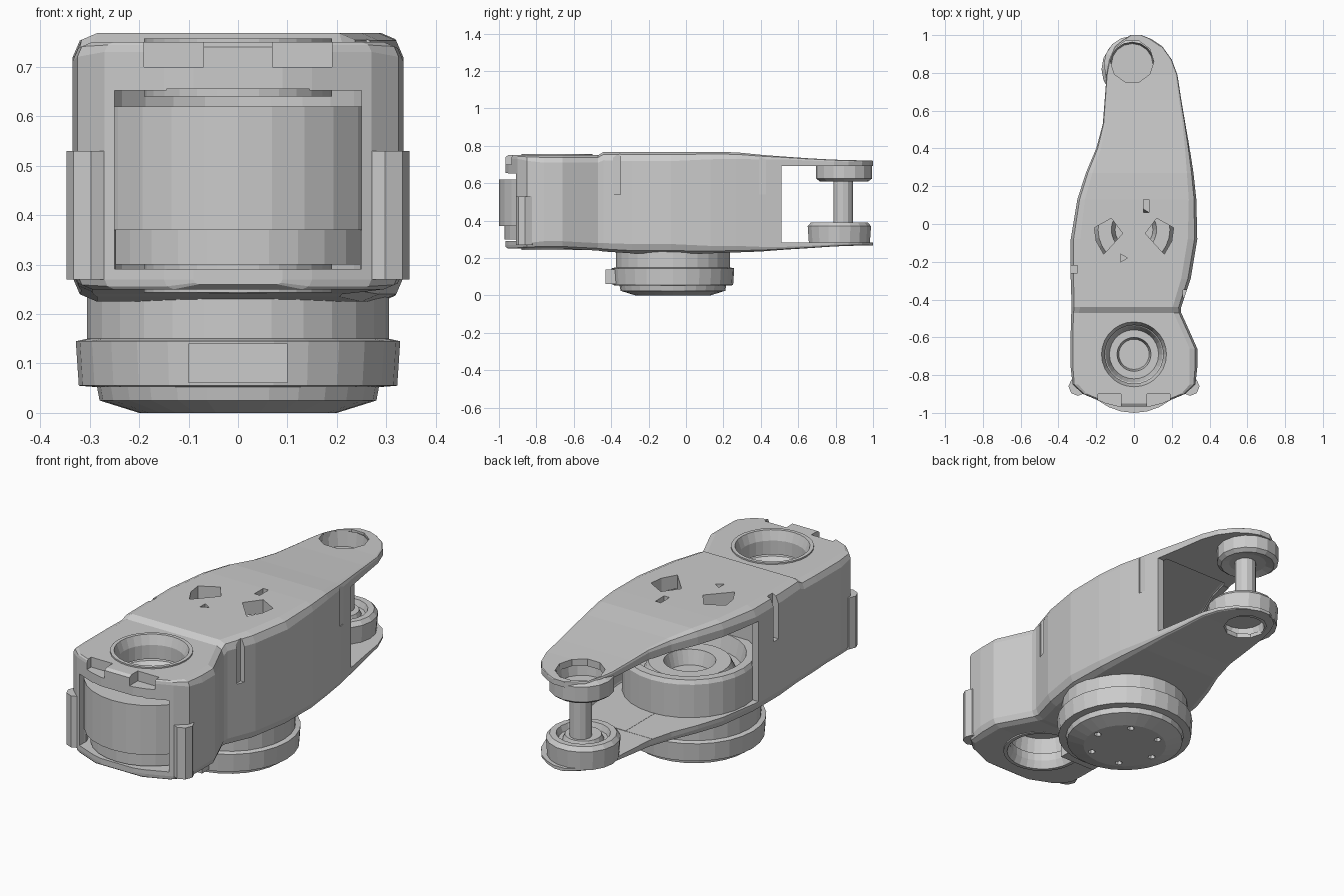
import bpy, bmesh
from math import sin, cos, pi
from mathutils import Vector

if "Cube" in bpy.data.objects:
    bpy.data.objects.remove(bpy.data.objects["Cube"], do_unlink=True)


def finish(name, bm):
    bmesh.ops.remove_doubles(bm, verts=bm.verts, dist=0.0001)
    bmesh.ops.recalc_face_normals(bm, faces=bm.faces)
    mesh = bpy.data.meshes.new(name)
    bm.to_mesh(mesh)
    bm.free()
    obj = bpy.data.objects.new(name, mesh)
    bpy.context.collection.objects.link(obj)
    return obj


def box(name, low, high):
    bm = bmesh.new()
    bmesh.ops.create_cube(bm, size=1)
    low, high = Vector(low), Vector(high)
    for v in bm.verts:
        v.co = (low + high) / 2 + v.co * (high - low)
    return finish(name, bm)


def prism(name, points, z0, z1):
    bm = bmesh.new()
    face = bm.faces.new([bm.verts.new((x, y, z0)) for x, y in points])
    top = bmesh.ops.extrude_face_region(bm, geom=[face])["geom"]
    for v in top:
        if isinstance(v, bmesh.types.BMVert):
            v.co.z = z1
    return finish(name, bm)


def lathe(name, profile, x, y, sides=28, ring=False):
    """Turn an (r, z) profile about a vertical axis; ring closes it."""
    bm = bmesh.new()
    loops = []
    for r, z in profile:
        loops.append([bm.verts.new((x + r * cos(2 * pi * i / sides),
                                    y + r * sin(2 * pi * i / sides), z))
                      for i in range(sides)])
    if ring:
        loops.append(loops[0])
    for a, b in zip(loops, loops[1:]):
        for i in range(sides):
            j = (i + 1) % sides
            bm.faces.new((a[i], a[j], b[j], b[i]))
    if not ring:
        bm.faces.new(loops[0])
        bm.faces.new(loops[-1])
    return finish(name, bm)


def drum(name, r, z0, z1, x, y, sides=28):
    return lathe(name, [(r, z0), (r, z1)], x, y, sides)


def cut(target, cutters):
    for c in cutters:
        mod = target.modifiers.new("cut", "BOOLEAN")
        mod.operation, mod.solver, mod.object = "DIFFERENCE", "EXACT", c
        c.hide_render = True
    bpy.context.view_layer.update()
    graph = bpy.context.evaluated_depsgraph_get()
    mesh = bpy.data.meshes.new_from_object(target.evaluated_get(graph))
    target.modifiers.clear()
    target.data = mesh
    for c in cutters:
        bpy.data.objects.remove(c, do_unlink=True)


# Housing stations: y, right edge, left edge, bottom, top, edge rounding
STATIONS = [
    (-.965, -.09, .09, .26, .74, .01), (-.95, -.15, .15, .25, .75, .02),
    (-.90, -.27, .27, .25, .75, .02), (-.85, -.325, .325, .25, .75, .03),
    (-.76, -.335, .335, .25, .75, .04), (-.66, -.335, .335, .25, .75, .04),
    (-.57, -.335, .295, .245, .75, .04), (-.47, -.332, .25, .24, .75, .04),
    (-.44, -.33, .25, .235, .768, .045), (-.29, -.335, .30, .225, .768, .05),
    (-.08, -.335, .335, .225, .768, .05), (.13, -.30, .33, .225, .768, .04),
    (.27, -.255, .315, .23, .765, .035), (.40, -.20, .295, .235, .752, .025),
    (.53, -.165, .272, .245, .742, .015), (.66, -.155, .25, .253, .733, .012),
    (.79, -.145, .23, .262, .726, .01), (.87, -.13, .20, .265, .724, .01),
    (.94, -.10, .15, .267, .722, .01), (.98, -.05, .09, .267, .721, .008),
    (1.0, -.02, .04, .267, .72, .005),
]


def loft(name, stations):
    bm = bmesh.new()
    rows = []
    for y, xl, xr, z0, z1, c in stations:
        k = c * .3
        section = [(xl + c, z0), (xr - c, z0), (xr - k, z0 + k), (xr, z0 + c),
                   (xr, z1 - c), (xr - k, z1 - k), (xr - c, z1), (xl + c, z1),
                   (xl + k, z1 - k), (xl, z1 - c), (xl, z0 + c), (xl + k, z0 + k)]
        rows.append([bm.verts.new((x, y, z)) for x, z in section])
    for a, b in zip(rows, rows[1:]):
        for i in range(len(a)):
            j = (i + 1) % len(a)
            bm.faces.new((a[i], a[j], b[j], b[i]))
    bm.faces.new(rows[0])
    bm.faces.new(rows[-1])
    bmesh.ops.triangulate(bm, faces=bm.faces)
    return finish(name, bm)


# Housing with hollow bay, open right rear side, and rear fork
FRONT, BASE, TIP = -.69, -.07, .84
housing = loft("housing", STATIONS)
bay = loft("bay_cutter", [(y, a + .035, b - .035, .285, .70, .01)
                          for y, a, b, z0, z1, c in STATIONS if -.4 < y < .6])
cutters = [
    bay,
    box("side_opening_cutter", (-.6, -.1, .284), (-.02, .6, .69)),
    box("fork_opening_cutter", (-.6, .51, .283), (.6, 1.2, .692)),
    drum("joint_cavity_cutter", .30, .29, .655, 0, FRONT),
    box("front_opening_cutter", (-.25, -1.2, .291), (.25, -.72, .652)),
    drum("upper_joint_bore_cutter", .18, .6, .9, 0, FRONT),
    drum("lower_joint_bore_cutter", .18, .1, .35, 0, FRONT),
    drum("upper_tip_bore_cutter", .115, .6, .9, -.01, .86, 10),
    drum("lower_tip_bore_cutter", .105, .1, .35, 0, TIP, 10),
    box("slit_cutter", (.05, .06, .6), (.08, .13, .9)),
    drum("small_hole_cutter", .025, .6, .9, -.06, -.18, 3),
]
for s in (-1, 1):
    # Angular access windows in the top plate and notches in the front lip
    window = [(.06, -.05), (.12, .03), (.21, -.02), (.20, -.09), (.16, -.16)]
    cutters.append(prism("window_cutter", [(s * x, y) for x, y in window], .6, .9))
    cutters.append(box("lip_notch_cutter", (s * .13 - .06, -1.1, .70),
                       (s * .13 + .06, -.90, .9)))
for x, y in ((.30, -.37), (.33, .41), (-.34, -.24)):
    cutters.append(box("groove_cutter", (x - .04, y - .02, .54), (x + .04, y + .02, .9)))
cut(housing, cutters)

# Turntable base with screw holes
base = lathe("base", [(.2, 0), (.28, .025), (.285, .052), (.322, .055), (.328, .145),
                      (.305, .15), (.305, .27)], 0, BASE)
cut(base, [drum("screw_cutter", .018, -.1, .03, .17 * cos(a * pi / 3),
                BASE + .17 * sin(a * pi / 3), 6) for a in range(6)])
box("base_tab", (-.1, -.43, .06), (.1, -.35, .14))

# Motor inside the bay
lathe("bay_motor", [(.31, .26), (.31, .45), (.30, .47), (.26, .47), (.24, .39), (.21, .39),
                    (.19, .43), (.12, .43), (.10, .36), (.03, .36)], 0, -.03)

# Front joint drum, its rims and the side ears
lathe("joint_drum", [(.15, .40), (.17, .30), (.28, .30), (.28, .37), (.31, .37), (.31, .62),
                     (.18, .62), (.15, .59), (.13, .52), (.09, .52), (.08, .47)], 0, FRONT)
lathe("upper_joint_rim", [(.155, .64), (.19, .64), (.19, .757), (.172, .757), (.155, .71)],
      0, FRONT, ring=True)
lathe("lower_joint_rim", [(.155, .32), (.19, .32), (.19, .243), (.172, .243), (.155, .28)],
      0, FRONT, ring=True)
for side, s in (("left", 1), ("right", -1)):
    drum(side + "_ear", .05, .27, .53, s * .297, -.86, 8)

# Fork tip bosses, bearing and shaft
lathe("upper_tip_boss", [(.09, .62), (.13, .61), (.15, .625), (.15, .70), (.118, .715),
                         (.11, .64)], -.01, .845, 16)
lathe("lower_tip_boss", [(.10, .32), (.105, .27), (.165, .275), (.172, .37), (.155, .39),
                         (.125, .39), (.115, .36), (.095, .36), (.085, .385), (.04, .385)],
      0, .82, 18)
drum("tip_shaft", .052, .33, .64, 0, TIP, 12)
